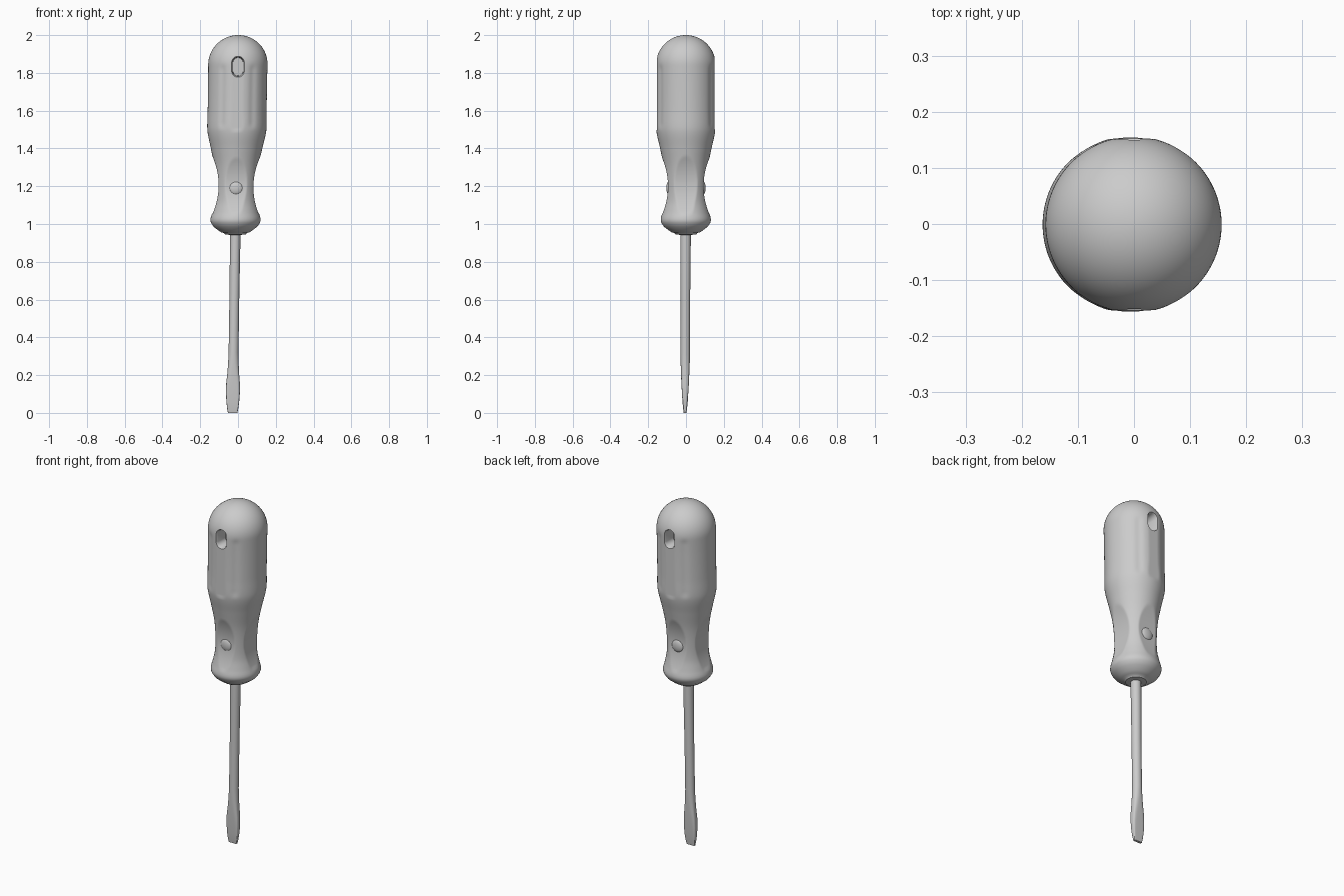
import bpy, bmesh, math
from math import sin, cos, pi, sqrt, exp

if "Cube" in bpy.data.objects:
    bpy.data.objects.remove(bpy.data.objects["Cube"])

steel = bpy.data.materials.new("plain grey")
steel.diffuse_color = (0.6, 0.6, 0.6, 1)
steel.use_nodes = True
steel.node_tree.nodes["Principled BSDF"].inputs["Base Color"].default_value = steel.diffuse_color


def axis_x(z):
    """The tool leans slightly sideways along its length."""
    return -0.0135 * (1.9 - z) / 0.9


def finish(ob):
    bpy.ops.object.select_all(action='DESELECT')
    ob.select_set(True)
    bpy.context.view_layer.objects.active = ob
    bpy.ops.object.shade_smooth_by_angle(angle=math.radians(40))


def loft(name, rings):
    """Skin a list of equal-length rings and cap both ends."""
    bm = bmesh.new()
    vs = [[bm.verts.new(p) for p in ring] for ring in rings]
    n = len(vs[0])
    for a, b in zip(vs, vs[1:]):
        for i in range(n):
            j = (i + 1) % n
            bm.faces.new((a[i], a[j], b[j], b[i]))
    bm.faces.new(vs[0])
    bm.faces.new(vs[-1])
    bmesh.ops.recalc_face_normals(bm, faces=bm.faces[:])
    me = bpy.data.meshes.new(name)
    bm.to_mesh(me)
    bm.free()
    me.materials.append(steel)
    ob = bpy.data.objects.new(name, me)
    bpy.context.collection.objects.link(ob)
    return ob


def smooth_profile(pts, z):
    """Cubic Hermite interpolation of (z, r) points."""
    def slope(i):
        a, b = pts[max(i - 1, 0)], pts[min(i + 1, len(pts) - 1)]
        return (b[1] - a[1]) / (b[0] - a[0])
    for i in range(len(pts) - 1):
        (z0, r0), (z1, r1) = pts[i], pts[i + 1]
        if z <= z1:
            h = z1 - z0
            t = (z - z0) / h
            return (r0 * (2*t**3 - 3*t*t + 1) + r1 * (3*t*t - 2*t**3)
                    + h * slope(i) * (t**3 - 2*t*t + t)
                    + h * slope(i + 1) * (t**3 - t*t))
    return pts[-1][1]


# Handle: waisted grip with domed end, flats and thumb hollows
GRIP = [(0.985, .115), (1.01, .131), (1.03, .132), (1.06, .124), (1.12, .112),
        (1.2, .110), (1.3, .117), (1.4, .136), (1.47, .152), (1.51, .157),
        (1.6, .156), (1.75, .156), (1.845, .157)]
SEG = 128


def handle_radius(r, z, a):
    c, s = abs(cos(a)), abs(sin(a))
    # flats on front and back of the upper grip
    if z > 1.5 and s > 0.5:
        r = min(r, 0.153 / s)
    # shallow channels beside the flats
    if 1.5 < z < 1.85:
        off = math.degrees(math.atan2(c, s)) - 31
        fade = min(1, (z - 1.5) / .03, (1.85 - z) / .03)
        r -= 0.004 * fade * exp(-(off / 7) ** 2)
    # oval hollows on four sides of the waist
    if 1.05 < z < 1.45:
        k = 1.4 * (z - 1.2) ** 2
        r = min(r, (0.092 + k) / max(c, .01), (0.094 + k) / max(s, .01))
    return r


def handle_ring(z, r):
    pts = []
    for i in range(SEG):
        a = 2 * pi * i / SEG
        q = handle_radius(r, z, a)
        pts.append((axis_x(z) + q * cos(a), q * sin(a) - 0.001, z))
    return pts


sections = [(.943, .035), (.945, .055), (.953, .062), (.956, .075), (.966, .09)]
steps = 80
for i in range(steps + 1):
    z = .985 + (1.845 - .985) * i / steps
    sections.append((z, smooth_profile(GRIP, z)))
for i in range(1, 20):
    t = i / 20 * pi / 2
    sections.append((1.845 + .155 * sin(t), .157 * cos(t)))
sections.append((2.0, .004))
handle = loft("handle", [handle_ring(z, r) for z, r in sections])


# Hanging slots: rounded pockets in front and back
def slot_ring(y, hw):
    pts = []
    for i in range(32):
        a = 2 * pi * (i + .5) / 32
        pts.append((hw * cos(a), y,
                    1.833 + hw * sin(a) + math.copysign(.022, sin(a))))
    return pts


for side in (-1, 1):
    cutter = loft("slot_cutter", [slot_ring(side * y, w) for y, w in
                                  ((.2, .034), (.154, .034), (.143, .028), (.08, .026))])
    cutter.hide_render = True
    mod = handle.modifiers.new("slot", 'BOOLEAN')
    mod.operation = 'DIFFERENCE'
    mod.solver = 'EXACT'
    mod.object = cutter
    bpy.context.view_layer.objects.active = handle
    bpy.ops.object.modifier_apply(modifier=mod.name)
    bpy.data.objects.remove(cutter)
finish(handle)

# Grip buttons: round bumps in the front and back hollows
for side, label in ((-1, "front"), (1, "back")):
    bpy.ops.mesh.primitive_uv_sphere_add(
        segments=32, ring_count=16, radius=1,
        location=(axis_x(1.19), side * 0.09, 1.19))
    button = bpy.context.object
    button.name = label + "_grip_button"
    button.scale = (.036, .014, .036)
    button.data.materials.append(steel)
    finish(button)

# Shaft: round rod that flares and flattens into a blade
# each section: height, half width, half thickness, squareness
BLADE = [(0, .025, .007, 6), (.02, .029, .010, 6), (.06, .034, .014, 6),
         (.11, .037, .017, 5), (.16, .036, .020, 4), (.21, .031, .022, 3),
         (.26, .028, .024, 2.3), (.32, .026, .025, 2), (.6, .026, .025, 2),
         (.8, .027, .027, 2), (.97, .028, .028, 2)]


def blade_ring(z, hx, hy, p):
    pts = []
    for i in range(48):
        a = 2 * pi * i / 48
        c, s = cos(a), sin(a)
        pts.append((axis_x(z) + hx * math.copysign(abs(c) ** (2 / p), c),
                    -.005 + .003 * z + hy * math.copysign(abs(s) ** (2 / p), s), z))
    return pts


finish(loft("shaft_and_blade", [blade_ring(*b) for b in BLADE]))
